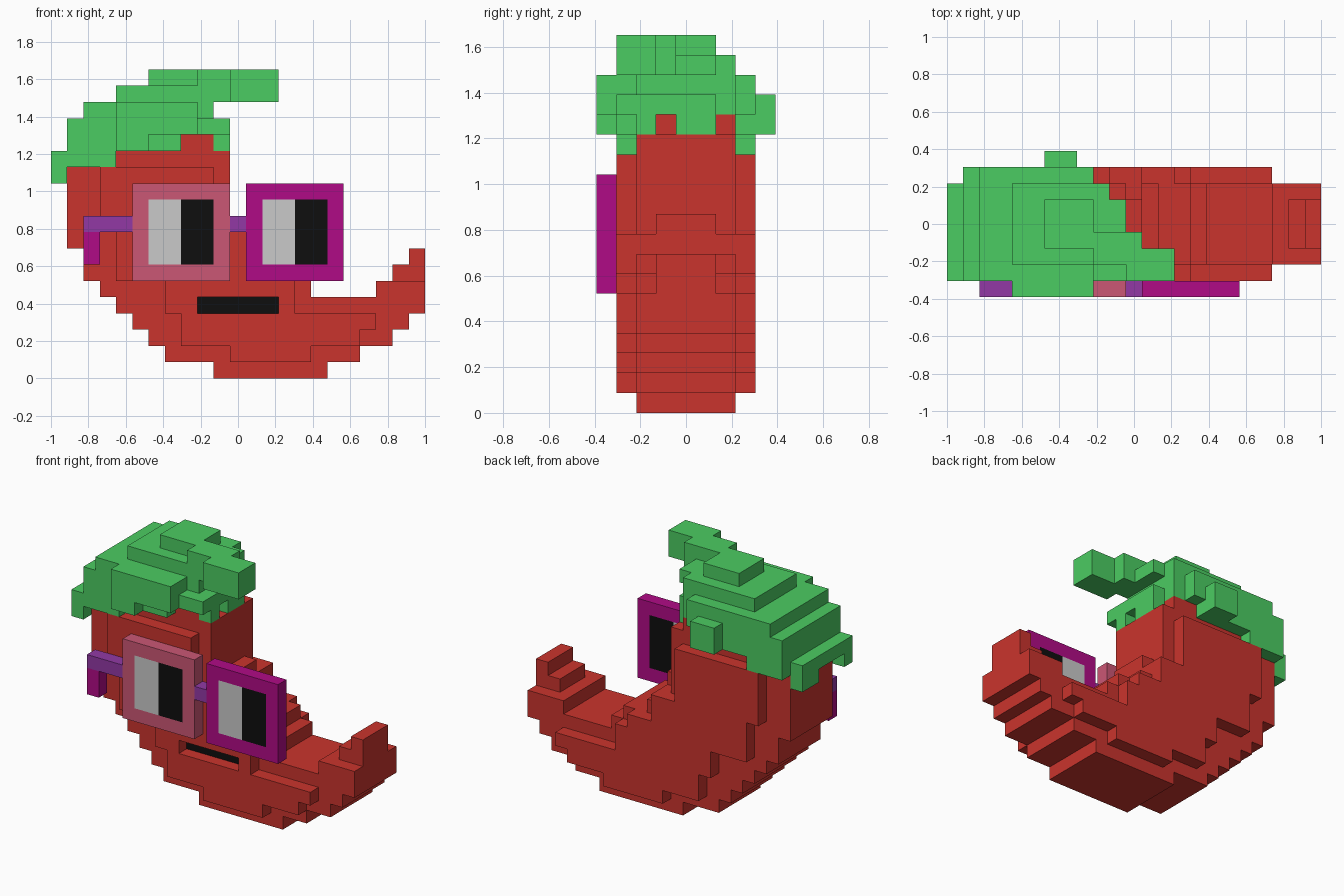
import bpy, bmesh

if "Cube" in bpy.data.objects:
    bpy.data.objects.remove(bpy.data.objects["Cube"])

U = 2 / 23  # block size; the grid is 23 x 9 x 19 blocks


def corner(i, j, k):
    return (-1 + i * U, (j - 4.5) * U, k * U)


def material(name, rgb):
    m = bpy.data.materials.new(name)
    lin = [((c / 255 + 0.055) / 1.055) ** 2.4 if c > 10 else c / 255 / 12.92 for c in rgb]
    m.diffuse_color = (*lin, 1)
    m.use_nodes = True
    m.node_tree.nodes["Principled BSDF"].inputs["Base Color"].default_value = m.diffuse_color
    return m


RED = material("red", (202, 52, 45))
GREEN = material("green", (75, 204, 98))
MAGENTA = material("magenta", (176, 11, 134))
PINK = material("pink", (203, 87, 117))
PURPLE = material("purple", (146, 57, 165))
WHITE = material("pale_grey", (202, 202, 202))
BLACK = material("black", (14, 14, 14))


def box(x0, x1, y0, y1, z0, z1):
    """Cells of a block range, ends exclusive."""
    return {(i, j, k) for i in range(x0, x1) for j in range(y0, y1) for k in range(z0, z1)}


def boxes(*ranges):
    return set().union(*(box(*r) for r in ranges))


SIDES = {
    (1, 0, 0): ((1, 0, 0), (1, 1, 0), (1, 1, 1), (1, 0, 1)),
    (-1, 0, 0): ((0, 0, 0), (0, 0, 1), (0, 1, 1), (0, 1, 0)),
    (0, 1, 0): ((0, 1, 0), (0, 1, 1), (1, 1, 1), (1, 1, 0)),
    (0, -1, 0): ((0, 0, 0), (1, 0, 0), (1, 0, 1), (0, 0, 1)),
    (0, 0, 1): ((0, 0, 1), (1, 0, 1), (1, 1, 1), (0, 1, 1)),
    (0, 0, -1): ((0, 0, 0), (0, 1, 0), (1, 1, 0), (1, 0, 0)),
}


def build(name, cells, mat):
    """Skin a set of cells with its exposed faces, merging flat areas."""
    bm = bmesh.new()
    verts = {}
    for c in sorted(cells):
        for d, quad in SIDES.items():
            if tuple(a + b for a, b in zip(c, d)) in cells:
                continue
            ring = []
            for q in quad:
                p = tuple(a + b for a, b in zip(c, q))
                if p not in verts:
                    verts[p] = bm.verts.new(corner(*p))
                ring.append(verts[p])
            bm.faces.new(ring)
    bmesh.ops.dissolve_limit(bm, angle_limit=0.01, verts=bm.verts, edges=bm.edges)
    finish(name, bm, mat)


def plate(name, lo, hi, mat):
    """Plain cuboid between two points."""
    bm = bmesh.new()
    bmesh.ops.create_cube(bm, size=1)
    for v in bm.verts:
        v.co = [(a + b) / 2 + c * (b - a) for a, b, c in zip(lo, hi, v.co)]
    finish(name, bm, mat)


def finish(name, bm, mat):
    me = bpy.data.meshes.new(name)
    bm.to_mesh(me)
    bm.free()
    me.materials.append(mat)
    bpy.context.collection.objects.link(bpy.data.objects.new(name, me))


# Curved body: x range of the thick core, one row per layer from the bottom
core_rows = [(10, 17), (7, 19), (6, 21), (5, 22), (4, 23), (3, 16), (2, 15),
             (2, 13), (1, 12), (1, 11), (1, 11), (1, 11), (1, 11), (1, 11), (4, 10)]
body = set()
for k, (a, b) in enumerate(core_rows):
    body |= box(a, b, 2, 7, k, k + 1)
# Thinner skin layer on front and back
skin_rows = [(11, 16), (8, 19), (8, 20), (7, 15), (7, 15), (4, 14), (4, 12),
             (4, 12), (3, 10), (3, 10), (3, 10), (3, 10)]
for k, (a, b) in enumerate(skin_rows, 1):
    for j in (1, 7):
        body |= box(a, b, j, j + 1, k, k + 1)
# Upturned tip and the ridge behind the bridge
body |= boxes((20, 23, 2, 7, 5, 6), (21, 23, 3, 6, 6, 7), (22, 23, 3, 6, 7, 8),
              (11, 12, 3, 6, 9, 10))
# Mouth recess
body -= box(9, 14, 1, 2, 4, 5)

# Leafy cap, stacked in shrinking layers
cap = boxes((0, 1, 1, 2, 12, 13), (0, 1, 5, 7, 12, 13), (0, 1, 1, 7, 13, 14),
            (1, 4, 1, 2, 13, 14), (1, 4, 7, 8, 13, 14), (1, 2, 2, 7, 13, 14),
            (1, 8, 1, 8, 14, 15), (10, 11, 2, 3, 14, 15), (10, 11, 4, 6, 14, 15),
            (1, 9, 1, 8, 15, 16), (9, 11, 1, 6, 15, 16), (9, 10, 6, 7, 15, 16),
            (2, 9, 1, 8, 16, 17), (9, 10, 2, 7, 16, 17),
            (4, 10, 2, 7, 17, 18), (6, 9, 3, 6, 18, 19))
# Hanging leaf ends
cap |= boxes((4, 6, 0, 1, 14, 15), (4, 9, 0, 1, 15, 17), (6, 8, 8, 9, 14, 16))
# Stem reaching forward and sideways
stem = boxes((9, 12, 3, 4, 17, 19), (9, 12, 2, 3, 17, 19), (11, 14, 1, 3, 17, 19),
             (10, 11, 4, 6, 17, 18))

build("body", body - cap, RED)
build("leaf_cap", cap - stem, GREEN)
build("stem", stem, GREEN)

# Mouth plate at the back of the recess
x0, y0, z0 = corner(9, 2, 4)
x1, _, z1 = corner(14, 2, 5)
plate("mouth", (x0, y0 - 0.006, z0), (x1, y0, z1), BLACK)

# Glasses: two square frames with two-tone lenses cut right through
for side, i, mat in (("left", 5, PINK), ("right", 12, MAGENTA)):
    frame = box(i, i + 6, 0, 1, 6, 12) - box(i + 1, i + 5, 0, 1, 7, 11)
    build(side + "_frame", frame, mat)
    for name, a, m in (("lens_white", i + 1, WHITE), ("lens_black", i + 3, BLACK)):
        plate(f"{side}_{name}", corner(a, 0, 7), corner(a + 2, 1, 11), m)
build("glasses_bridge", box(11, 12, 0, 1, 9, 10), PURPLE)
build("glasses_temple", box(2, 5, 0, 1, 9, 10), PURPLE)
build("temple_end", box(2, 3, 0, 1, 7, 9), MAGENTA)
